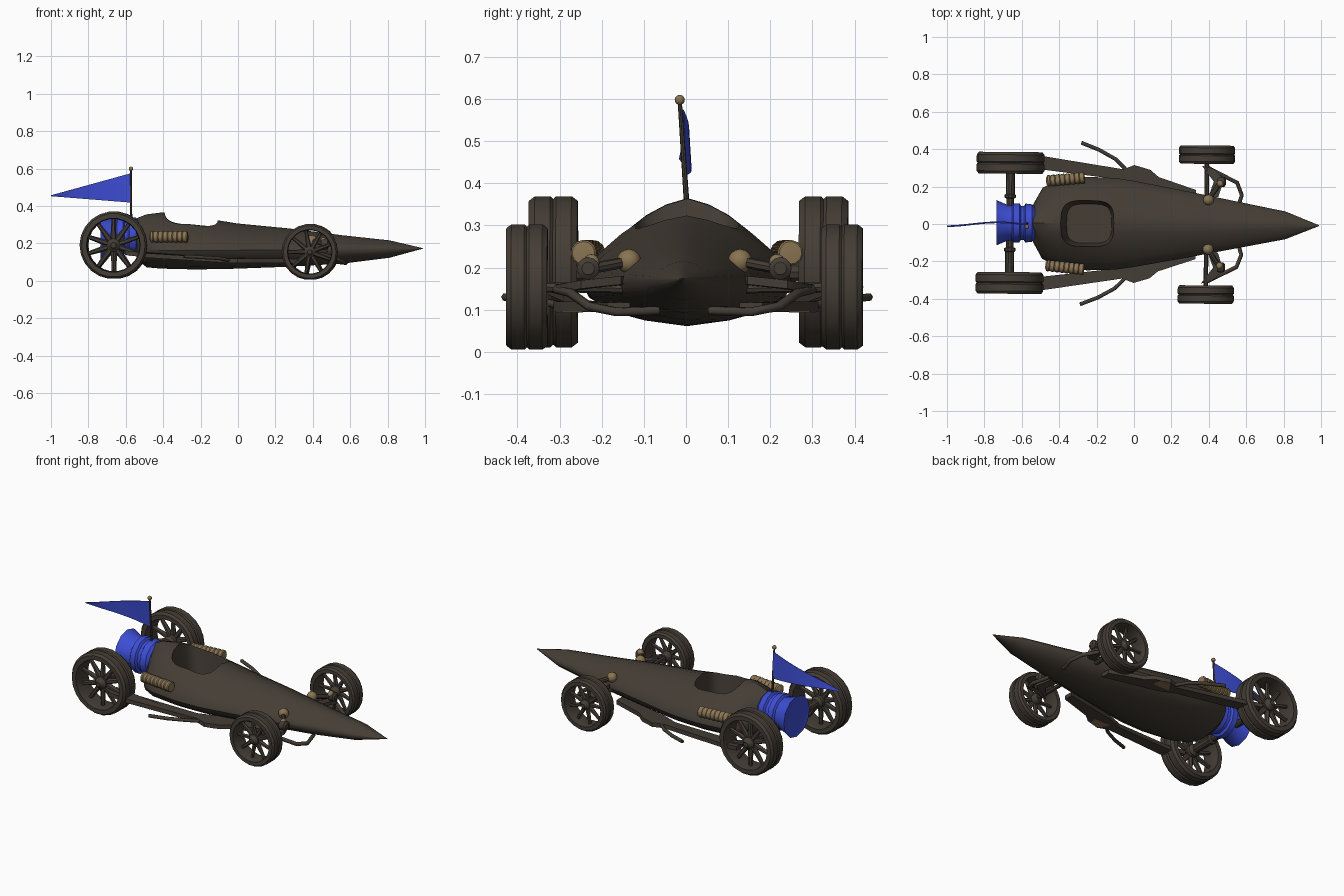
import bpy, bmesh, math
from mathutils import Vector, Matrix

if "Cube" in bpy.data.objects:
    bpy.data.objects.remove(bpy.data.objects["Cube"])

YAW = -0.009   # the car sits very slightly turned on the ground


def material(name, col):
    m = bpy.data.materials.new(name)
    m.diffuse_color = (*col, 1)
    m.use_nodes = True
    m.node_tree.nodes["Principled BSDF"].inputs["Base Color"].default_value = m.diffuse_color
    return m


BROWN = material("dark brown", (0.058, 0.047, 0.036))
GOLD = material("dull gold", (0.25, 0.175, 0.085))
BLUE = material("blue", (0.047, 0.075, 0.66))


def finish(name, bm, mat, angle=35):
    bmesh.ops.recalc_face_normals(bm, faces=bm.faces[:])
    me = bpy.data.meshes.new(name)
    bm.to_mesh(me)
    bm.free()
    me.materials.append(mat)
    me.shade_smooth()
    me.set_sharp_from_angle(angle=math.radians(angle))
    ob = bpy.data.objects.new(name, me)
    ob.rotation_euler.z = YAW
    bpy.context.collection.objects.link(ob)
    return ob


def loft(bm, rings, closed=False):
    """Skin a list of equal-length point rings."""
    vs = [[bm.verts.new(p) for p in r] for r in rings]
    n = len(vs[0])
    pairs = list(zip(vs, vs[1:])) + ([(vs[-1], vs[0])] if closed else [])
    for a, b in pairs:
        for i in range(n):
            j = (i + 1) % n
            bm.faces.new((a[i], a[j], b[j], b[i]))
    if not closed:
        bm.faces.new(vs[0])
        bm.faces.new(vs[-1])


def lathe(name, profile, origin, axis, mat, n=16, closed=False, angle=35):
    """Turn (distance, radius) pairs round an axis."""
    q = Vector((0, 0, 1)).rotation_difference(Vector(axis))
    rings = [[Vector(origin) + q @ Vector((r * math.cos(t), r * math.sin(t), a))
              for t in (2 * math.pi * k / n for k in range(n))] for a, r in profile]
    bm = bmesh.new()
    loft(bm, rings, closed)
    return finish(name, bm, mat, angle)


def rod(name, p, q, r0, r1, mat, n=8):
    d = Vector(q) - Vector(p)
    return lathe(name, [(0, r0), (d.length, r1)], p, d, mat, n)


def ball(name, c, r, mat, sy=1):
    bm = bmesh.new()
    bmesh.ops.create_uvsphere(bm, u_segments=12, v_segments=8, radius=r,
                              matrix=Matrix.Translation(c))
    return finish(name, bm, mat)


def tube(name, pts, r, mat):
    cu = bpy.data.curves.new(name, 'CURVE')
    cu.dimensions = '3D'
    cu.bevel_depth, cu.bevel_resolution, cu.use_fill_caps = r, 1, True
    sp = cu.splines.new('POLY')
    sp.points.add(len(pts) - 1)
    for s, p in zip(sp.points, pts):
        s.co = (*p, 1)
    cu.materials.append(mat)
    ob = bpy.data.objects.new(name, cu)
    ob.rotation_euler.z = YAW
    bpy.context.collection.objects.link(ob)


def plate(name, outline, thick, mat):
    """Thick plate from a closed outline, thickened in z."""
    bm = bmesh.new()
    loft(bm, [[(x, y, z + h) for x, y, z in outline] for h in (-thick / 2, thick / 2)])
    return finish(name, bm, mat)


# --- body: pointed hull from stations (x, half width, top, bottom)
MID = 0.174
stations = [(-0.54, 0.10, 0.335, 0.12), (-0.49, 0.19, 0.355, 0.072), (-0.41, 0.232, 0.365, 0.065),
            (-0.25, 0.25, 0.352, 0.061), (-0.10, 0.245, 0.322, 0.062), (0, 0.23, 0.306, 0.065),
            (0.27, 0.18, 0.28, 0.075), (0.56, 0.123, 0.243, 0.092), (0.81, 0.074, 0.216, 0.123),
            (0.99, 0.002, 0.174, 0.172)]
half = [(0, 1), (0.22, 0.92), (0.42, 0.79), (0.62, 0.6), (0.8, 0.38), (0.96, 0.12),
        (1, -0.1), (0.93, -0.4), (0.7, -0.7), (0.4, -0.88), (0, -1)]
section = half + [(-y, z) for y, z in half[-2:0:-1]]


def hull_ring(x, w, top, bot):
    return [(x, y * w, MID + z * ((top - MID) if z > 0 else (MID - bot))) for y, z in section]


bm = bmesh.new()
loft(bm, [hull_ring(*s) for s in stations])
body = finish("body", bm, BROWN)

# --- cockpit opening: tapered rounded cutter
def cockpit_ring(x0, x1, hy, z, n=28):
    out = []
    for k in range(n):
        t = 2 * math.pi * k / n
        c, s = math.cos(t), math.sin(t)
        out.append(((x0 + x1) / 2 + (x1 - x0) / 2 * math.copysign(abs(c) ** 0.55, c),
                    hy * math.copysign(abs(s) ** 0.55, s), z))
    return out


bm = bmesh.new()
loft(bm, [cockpit_ring(-0.36, -0.12, 0.105, 0.13), cockpit_ring(-0.405, -0.10, 0.14, 0.45)])
cutter = finish("cockpit_cutter", bm, BROWN)
cutter.hide_render = True
mod = body.modifiers.new("cockpit", 'BOOLEAN')
mod.operation, mod.object, mod.solver = 'DIFFERENCE', cutter, 'EXACT'
dg = bpy.context.evaluated_depsgraph_get()
cut = bpy.data.meshes.new_from_object(body.evaluated_get(dg))
body.modifiers.clear()
body.data = cut
cut.set_sharp_from_angle(angle=math.radians(35))
bpy.data.objects.remove(cutter)

# --- rear nozzle with ridges
lathe("rear_nozzle", [(0, 0.085), (0.015, 0.10), (0.05, 0.104), (0.058, 0.092), (0.075, 0.092),
                      (0.083, 0.105), (0.115, 0.105), (0.123, 0.093), (0.15, 0.097), (0.205, 0.121),
                      (0.2, 0.105)], (-0.53, 0, 0.237), (-1, 0, 0), BLUE, 12)

# --- flag and pole
rod("flag_pole", (-0.572, 0, 0.3), (-0.572, -0.02, 0.595), 0.007, 0.005, BROWN)
ball("pole_knob", (-0.572, -0.02, 0.598), 0.012, GOLD)
bm = bmesh.new()
rings = []
for k in range(9):
    t = k / 8
    x, top = -0.572 - 0.428 * t, 0.575 - 0.118 * t
    bot = 0.418 + 0.034 * t
    y = -0.008 + 0.012 * math.sin(t * 4.5)
    rings.append([(x, y - 0.006, top), (x, y - 0.003, top), (x, y + 0.003, bot), (x, y, bot)])
loft(bm, rings)
finish("flag", bm, BLUE)


# --- spoked wheel, turned about y
def wheel(name, x, y, z, R, w, spokes, s):
    ri = R * 0.8
    prof = [(-w, ri), (-w, R * 0.94), (-w * 0.75, R), (-w * 0.12, R), (0, R * 0.965), (w * 0.12, R),
            (w * 0.75, R), (w, R * 0.94), (w, ri), (w * 0.6, ri * 0.97), (-w * 0.6, ri * 0.97)]
    lathe(name + "_tyre", prof, (x, y, z), (0, 1, 0), BROWN, 22, True, 30)
    lathe(name + "_hub", [(-w * 0.8, R * 0.13), (-w * 0.5, R * 0.2), (w * 0.5, R * 0.2),
                          (w * 0.65, R * 0.13), (w * 0.9, R * 0.08)], (x, y, z), (0, s, 0), BROWN, 12)
    for k in range(spokes):
        t = 2 * math.pi * (k + 0.5) / spokes
        d = Vector((math.cos(t), 0, math.sin(t)))
        c = Vector((x, y + s * w * 0.1, z))
        rod(f"{name}_spoke_{k}", c + d * R * 0.12, c + d * ri, R * 0.095, R * 0.055, BROWN, 6)


for s, side in ((1, "left"), (-1, "right")):
    wheel("rear_wheel_" + side, -0.663, s * 0.321, 0.19, 0.181, 0.058, 10, s)
    wheel("front_wheel_" + side, 0.387, s * 0.374, 0.154, 0.15, 0.049, 9, s)

    # rear axle with collar
    lathe("rear_axle_" + side, [(0, 0.02), (0.08, 0.02), (0.085, 0.03), (0.10, 0.03), (0.105, 0.024),
                                (0.27, 0.024)], (-0.663, s * 0.05, 0.19), (0, s, 0), BROWN, 10)

    # side arm from rear wheel to hull, with trim plate
    arm = [(-0.60, 0.37, 0.15), (-0.48, 0.357, 0.135), (-0.06, 0.292, 0.108), (0, 0.315, 0.108),
           (0.085, 0.29, 0.108), (0.13, 0.252, 0.108), (0.33, 0.185, 0.105), (0.33, 0.13, 0.105),
           (0.0, 0.2, 0.108), (-0.1, 0.24, 0.11), (-0.48, 0.285, 0.135), (-0.60, 0.29, 0.15)]
    plate("side_arm_" + side, [(x, s * y, z) for x, y, z in arm], 0.024, BROWN)
    plate("arm_trim_" + side, [(x, s * y, 0.098) for x, y in
                               ((-0.04, 0.245), (0.07, 0.245), (0.06, 0.295), (0.0, 0.31))], 0.008, GOLD)

    # trailing lever
    tube("lever_" + side, [(-0.03, s * 0.26, 0.105), (-0.05, s * 0.295, 0.11), (-0.10, s * 0.345, 0.12),
                           (-0.19, s * 0.395, 0.125), (-0.285, s * 0.432, 0.13)], 0.01, BROWN)

    # ribbed gold canister
    p, q = Vector((-0.472, s * 0.225, 0.235)), Vector((-0.265, s * 0.246, 0.235))
    L = (q - p).length
    prof = [(0, 0.014)]
    for k in range(8):
        prof += [(L * (k + 0.35) / 8, 0.031), (L * (k + 0.75) / 8, 0.031), (L * (k + 0.95) / 8, 0.027)]
    lathe("canister_" + side, prof + [(L, 0.014)], p, q - p, GOLD, 12)

    # front axle, knuckle plate and curved front stay
    rod("front_axle_" + side, (0.387, s * 0.1, 0.15), (0.387, s * 0.36, 0.154), 0.012, 0.012, BROWN)
    plate("front_knuckle_" + side, [(x, s * y, z) for x, y, z in
          ((0.36, 0.315, 0.15), (0.42, 0.30, 0.15), (0.48, 0.245, 0.16), (0.45, 0.15, 0.17),
           (0.39, 0.13, 0.17), (0.425, 0.23, 0.16))], 0.02, BROWN)
    tube("front_stay_" + side, [(0.38, s * 0.31, 0.15), (0.46, s * 0.27, 0.14), (0.55, s * 0.225, 0.108),
                                (0.575, s * 0.16, 0.095), (0.545, s * 0.06, 0.098)], 0.011, BROWN)

    # front damper: gold ends, brown stem
    rod("damper_" + side, (0.395, s * 0.13, 0.215), (0.465, s * 0.235, 0.195), 0.013, 0.013, BROWN)
    ball("damper_inner_knob_" + side, (0.397, s * 0.132, 0.215), 0.029, GOLD)
    lathe("damper_outer_cap_" + side, [(-0.02, 0.02), (-0.01, 0.027), (0.015, 0.027), (0.024, 0.015)],
          (0.465, s * 0.228, 0.198), (1, 0, 0), BROWN, 12)
    ball("damper_outer_knob_" + side, (0.46, s * 0.22, 0.213), 0.019, GOLD)
